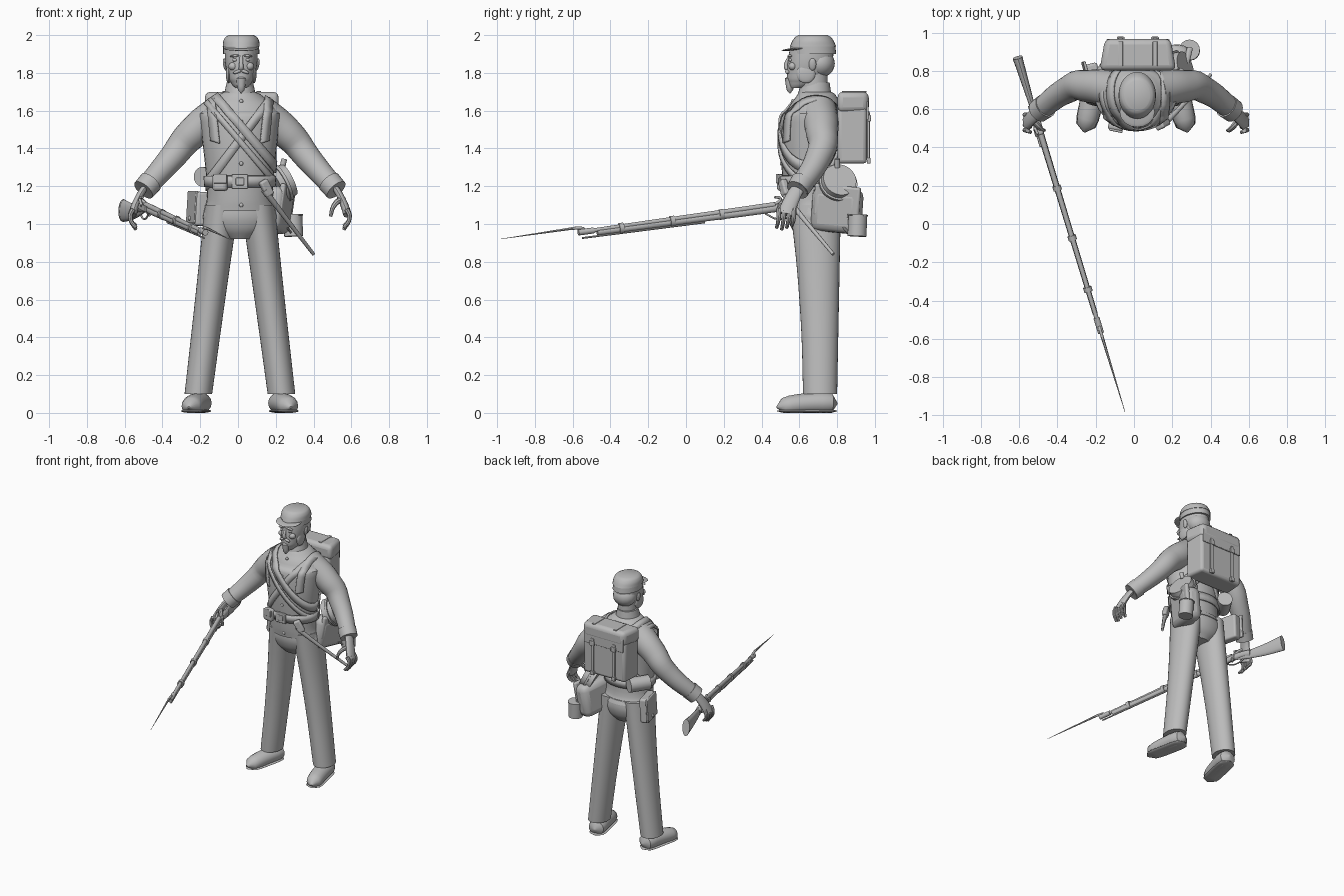
import bpy, bmesh, math
from math import sin, cos, pi
from mathutils import Vector, Matrix
from mathutils.bvhtree import BVHTree

cube = bpy.data.objects.get("Cube")
if cube:
    bpy.data.objects.remove(cube, do_unlink=True)

shade = (.5, .5, .5, 1)
grey = bpy.data.materials.new("plain grey")
grey.use_nodes = True
grey.diffuse_color = shade
grey.node_tree.nodes["Principled BSDF"].inputs["Base Color"].default_value = shade

made = []
ALONG_X, ALONG_Y, ALONG_Z = Vector((1, 0, 0)), Vector((0, 1, 0)), Vector((0, 0, 1))
body_x, head_x, depth = .01, .017, .68  # centre lines of body and head, body depth


def finish(name, bm):
    bmesh.ops.recalc_face_normals(bm, faces=bm.faces)
    mesh = bpy.data.meshes.new(name)
    bm.to_mesh(mesh)
    bm.free()
    mesh.materials.append(grey)
    ob = bpy.data.objects.new(name, mesh)
    bpy.context.collection.objects.link(ob)
    made.append(ob)
    return ob


def mix(a, b, t):
    return a + (b - a) * t


def spline(rows, steps=5):
    """Smooth curve through all rows."""
    rows = [Vector(row) for row in rows]
    ends = [rows[0] * 2 - rows[1]] + rows + [rows[-1] * 2 - rows[-2]]
    curve = []
    for before, a, b, after in zip(ends, ends[1:], ends[2:], ends[3:]):
        for i in range(steps):
            t = i / steps
            ease = t * t * (3 - 2 * t)
            from_a = a + (b - before) / 2 * t
            from_b = b - (after - a) / 2 * (1 - t)
            curve.append(mix(from_a, from_b, ease))
    return curve + [rows[-1]]


def skin(name, rings):
    """Solid through a stack of rings."""
    bm = bmesh.new()
    loops = [[bm.verts.new(point) for point in ring] for ring in rings]
    for low, high in zip(loops, loops[1:]):
        for i in range(len(low)):
            bm.faces.new((low[i - 1], low[i], high[i], high[i - 1]))
    bm.faces.new(loops[0])
    bm.faces.new(loops[-1])
    return finish(name, bm)


def loft(name, rows, centre=body_x, lean=0, sides=32):
    """Upright form; each row is height, half width, front and back."""
    rings = []
    for z, half, front, back in spline(rows):
        x = centre + lean * (rows[0][0] - z)
        angles = [2 * pi * i / sides for i in range(sides)]
        rings.append([(x + half * cos(a), mix(front, back, (1 + sin(a)) / 2), z) for a in angles])
    return skin(name, rings)


def tube(name, path, start, end, flat=1, ref=ALONG_Y, sides=16, rounded=False, floor=-1):
    """Tapered sweep along a smooth path."""
    points = spline(path)
    last = len(points) - 1
    rings = []
    for i, point in enumerate(points):
        t = i / last
        radius = mix(start, end, t)
        if rounded:
            radius *= math.sqrt(1.01 - abs(2 * t - 1) ** 6)
        along = points[min(i + 1, last)] - points[max(i - 1, 0)]
        side = along.cross(ref).normalized()
        up = side.cross(along).normalized()
        ring = []
        for k in range(sides):
            angle = 2 * pi * k / sides
            corner = point + (side * flat * cos(angle) + up * sin(angle)) * radius
            corner.z = max(corner.z, floor)
            ring.append(corner)
        rings.append(ring)
    return skin(name, rings)


def box(name, at, size, bevel=.005, turn=(0, 0, 0), back=1):
    bm = bmesh.new()
    bmesh.ops.create_cube(bm, size=1, matrix=Matrix.Diagonal((*size, 1)))
    for vert in bm.verts:
        if vert.co.y > 0:
            vert.co.x *= back
    ob = finish(name, bm)
    ob.location, ob.rotation_euler = at, turn
    mod = ob.modifiers.new("round", "BEVEL")
    mod.width, mod.segments = bevel, 3
    return ob


def ball(name, at, size, turn=(0, 0, 0)):
    bm = bmesh.new()
    bmesh.ops.create_uvsphere(bm, u_segments=16, v_segments=10, radius=1, matrix=Matrix.Diagonal((*size, 1)))
    ob = finish(name, bm)
    ob.location, ob.rotation_euler = at, turn
    return ob


# Jacket, collar and trouser seat
jacket = loft("jacket", [(1.07, .19, .53, .83), (1.2, .175, .515, .8), (1.5, .205, .5, .81),
                         (1.6, .2, .535, .82), (1.67, .13, .58, .8), (1.7, .08, .6, .77)])
loft("collar", [(1.68, .085, .59, .77), (1.75, .07, .61, .76)])
loft("trouser_seat", [(1.1, .18, .54, .82), (1, .185, .55, .82), (.92, .08, .6, .77)])
solid = bmesh.new()
solid.from_mesh(jacket.data)
surface = BVHTree.FromBMesh(solid)
solid.free()

# Limbs, built once and mirrored
for sign, side in ((1, "left_"), (-1, "right_")):
    def mirrored(*points):
        return [Vector((body_x + sign * x, y, z)) for x, y, z in points]

    loft(side + "trouser_leg", [(1.1, .09, .55, .82), (.6, .08, .6, .81), (.1, .073, .62, .8)],
         centre=body_x + sign * .095, lean=sign * .125)
    foot = mirrored((.2, .8, .05), (.23, .65, .05), (.27, .48, .03))
    tube(side + "shoe", foot, start=.06, end=.05, flat=1.1, ref=ALONG_Z, rounded=True, floor=0)
    sole = [Vector((p.x, p.y, .01)) for p in foot]
    tube(side + "sole", sole, start=.011, end=.011, flat=5.5, ref=ALONG_Z, rounded=True, floor=0)

    arm = mirrored((.1, .7, 1.59), (.25, .72, 1.48), (.36, .7, 1.35), (.51, .59, 1.18))
    tube(side + "sleeve", arm, start=.1, end=.055, sides=24)
    tube(side + "cuff", [mix(arm[-2], arm[-1], .75), arm[-1]], start=.064, end=.061, sides=24)
    tube(side + "palm", mirrored((.5, .6, 1.2), (.54, .56, 1.13), (.57, .53, 1.05)), start=.035, end=.045, flat=.5)
    for k in range(4):
        y = mix(.49, .57, k / 3)
        tip = .97 + .01 * abs(k - 1)
        tube(side + "finger", mirrored((.565, y, 1.08), (.58, y, 1.03), (.55, y - .01, tip)),
             start=.014, end=.009, sides=8)
    tube(side + "thumb", mirrored((.54, .55, 1.13), (.5, .5, 1.1), (.48, .49, 1.04)), start=.018, end=.009, sides=8)

# Head, face and beard
loft("neck", [(1.68, .066, .61, .75), (1.8, .064, .6, .75)], head_x)
loft("head", [(1.72, .03, .55, .63), (1.75, .055, .54, .7), (1.8, .074, .535, .75),
              (1.9, .087, .545, .78), (1.96, .075, .56, .76)], head_x)
tube("nose", [(head_x, .55, 1.89), (head_x, .53, 1.84), (head_x, .545, 1.82)], start=.008, end=.015, ref=ALONG_X)
tube("goatee", [(head_x, .55, 1.79), (head_x, .55, 1.69)], start=.03, end=.015, rounded=True)
ball("back_hair", at=(head_x, .71, 1.85), size=(.085, .078, .075))
for sign in (1, -1):
    def face(name, out, y, z, size, tilt=0):
        ball(name, (head_x + sign * out, y, z), size, (0, sign * tilt, 0))

    face("ear", .086, .67, 1.845, size=(.01, .02, .033), tilt=.15)
    face("eye", .032, .555, 1.868, size=(.015, .012, .009))
    face("brow", .034, .55, 1.89, size=(.026, .012, .007), tilt=.1)
    face("moustache", .018, .537, 1.807, size=(.026, .012, .009), tilt=.35)
    face("cheek", .042, .565, 1.835, size=(.026, .022, .022))
    face("side_whiskers", .068, .635, 1.795, size=(.013, .05, .05))

# Cap with band and peak
loft("cap_band", [(1.9, .096, .555, .795), (1.945, .095, .555, .79)], head_x)
loft("cap_crown", [(1.94, .098, .55, .795), (1.98, .09, .57, .775), (2, .066, .595, .75)], head_x)
ball("cap_peak", at=(head_x, .585, 1.927), size=(.092, .08, .007), turn=(.1, 0, 0))


def strap(name, origin, across, other, width, lift=.01, first=0, last=2 * pi):
    """Ribbon wrapped on the jacket within one plane."""
    across, other = Vector(across).normalized(), Vector(other)
    normal = across.cross(other)
    bm, previous = bmesh.new(), None
    for i in range(65):
        angle = mix(first, last, i / 64)
        ray = across * cos(angle) + other * sin(angle)
        hits = [surface.ray_cast(Vector(origin) + normal * edge * width / 2, ray)[0] for edge in (-1, 1)]
        if None in hits:
            previous = None
            continue
        pair = [bm.verts.new(hit + ray * lift) for hit in hits]
        if previous:
            bm.faces.new((*previous, pair[1], pair[0]))
        previous = pair
    mod = finish(name, bm).modifiers.new("thick", "SOLIDIFY")
    mod.thickness, mod.offset = .01, 0


# Belt, slings, pack straps and buttons
falling, rising = (.65, 0, -.76), (-.6, 0, -.8)
strap("waist_belt", (body_x, depth, 1.225), ALONG_X, ALONG_Y, width=.06)
strap("bag_sling", (.035, depth, 1.495), falling, ALONG_Y, width=.045)
strap("canteen_sling", (-.005, depth, 1.455), falling, ALONG_Y, width=.03)
strap("box_sling", (.02, depth, 1.46), rising, ALONG_Y, width=.045, lift=.005)
for sign in (1, -1):
    strap("pack_strap", (body_x + sign * .14, depth, 1.52), (sign * .1, 0, 1), -ALONG_Y, width=.045, first=-1.2, last=2.1)
for i in range(6):
    hit = surface.ray_cast(Vector((head_x, 0, 1.65 - .11 * i)), ALONG_Y)[0]
    ball("button", at=hit, size=(.011, .008, .011))
box("belt_buckle", at=(body_x, .502, 1.225), size=(.085, .016, .075))
box("buckle_plate", at=(body_x, .494, 1.225), size=(.045, .012, .04))
box("cap_pouch", at=(-.095, .51, 1.22), size=(.08, .05, .09), bevel=.018, turn=(0, 0, -.2))
box("cap_pouch_flap", at=(-.095, .488, 1.24), size=(.072, .012, .05), turn=(0, 0, -.2))

# Knapsack
pack_x = .02
box("pack_body", at=(pack_x, .88, 1.47), size=(.37, .155, .3), bevel=.02, back=.94)
box("pack_top_roll", at=(pack_x, .885, 1.645), size=(.4, .165, .11), bevel=.03, back=.86)
box("pack_flap", at=(pack_x, .96, 1.6), size=(.33, .012, .1))
for x in (pack_x - .09, pack_x + .09):
    box("pack_back_strap", at=(x, .966, 1.46), size=(.024, .014, .27))
    box("pack_buckle", at=(x, .972, 1.56), size=(.04, .014, .035))
    box("pack_strap_end", at=(x, .967, 1.335), size=(.032, .02, .03))
    box("pack_top_strap", at=(x, .89, 1.7), size=(.024, .13, .008), bevel=.003)

# Haversack, canteen and cup on the left hip
slant = (-.1, .12, -.25)
box("haversack", at=(.205, .8, 1.075), size=(.12, .27, .24), bevel=.045, turn=slant)
box("haversack_flap", at=(.255, .8, 1.12), size=(.03, .25, .17), bevel=.012, turn=slant)
inside, outside = Vector((.2, .795, 1.2)), Vector((.27, .815, 1.235))
tube("canteen", [inside, outside], start=.098, end=.09, sides=28)
tube("canteen_rim", [mix(inside, outside, .4), mix(inside, outside, .6)], start=.104, end=.104, sides=28)
tube("canteen_spout", [(.235, .8, 1.3), (.245, .8, 1.345)], start=.015, end=.015)
cup_base, cup_top = Vector((.295, .905, .935)), Vector((.29, .91, 1.05))
tube("tin_cup", [cup_base, cup_top], start=.05, end=.05, sides=24)
tube("cup_rim", [mix(cup_base, cup_top, .94), cup_top], start=.054, end=.054, sides=24)
tube("cup_handle", [(.275, .86, 1.04), (.255, .83, 1), (.28, .86, .955)], start=.006, end=.006, ref=ALONG_X, sides=8)

# Scabbard, cartridge box and rear pouch
tube("scabbard", [(.14, .515, 1.18), (.2, .565, 1.1), (.4, .78, .84)], start=.02, end=.009, sides=10)
box("scabbard_frog", at=(.15, .52, 1.19), size=(.05, .035, .09), bevel=.01, turn=(0, -.5, .5))
box("cartridge_box", at=(-.21, .755, 1.08), size=(.065, .17, .18), bevel=.014, turn=(0, .06, .25))
box("cartridge_box_flap", at=(-.243, .762, 1.09), size=(.014, .18, .17), turn=(0, .06, .25))
ball("cartridge_box_stud", at=(-.256, .765, 1.03), size=(.01, .012, .012))
tube("rear_pouch", [(-.19, .72, 1.25), (-.11, .845, 1.25)], start=.052, end=.052, ref=ALONG_Z, sides=20)


# Musket in the right hand, placed by distance along the barrel
def gun(y, lift=0, shift=0):
    return Vector((shift - .345 - .303 * y, y, 1.023 + .137 * y + lift))


def gun_part(name, *stations, ref=ALONG_Z, **shape):
    tube(name, [gun(*station) for station in stations], ref=ref, **shape)


gun_part("musket_butt", (.86, -.07), (.68, -.05), (.5, -.01), start=.06, end=.022, flat=.42)
gun_part("musket_stock", (.62, -.035), (.5, -.008), (.3, -.006), (-.47, -.003), start=.026, end=.016, flat=.85)
gun_part("butt_plate", (.87, -.07), (.855, -.07), start=.061, end=.061, flat=.43)
gun_part("barrel", (.47, .014), (-.56, .01), start=.015, end=.011)
gun_part("ramrod", (.1, -.028), (-.55, -.022), start=.005, end=.005, sides=8)
for y in (.2, -.06, -.33):
    gun_part("barrel_band", (y, .002), (y - .024, .002), start=.028, end=.028, flat=.8)
box("lock_plate", at=gun(.47, 0, -.02), size=(.012, .14, .03), bevel=.004, turn=(.137, 0, .294))
gun_part("hammer", (.46, .01, -.024), (.5, .04, -.022), (.47, .055, -.016), start=.008, end=.007, ref=ALONG_X)
gun_part("trigger_guard", (.58, -.04), (.5, -.065), (.42, -.025), start=.005, end=.005, ref=ALONG_X)
gun_part("bayonet_socket", (-.49, .01), (-.57, .01), start=.016, end=.016)
gun_part("bayonet_arm", (-.54, .015), (-.55, .03), (-.6, .036), start=.007, end=.008, ref=ALONG_X)
gun_part("bayonet_blade", (-.59, .036), (-.985, .032), start=.008, end=.001, sides=6)

# Smooth shading with sharp edges kept
for ob in bpy.context.selected_objects:
    ob.select_set(False)
for ob in made:
    ob.select_set(True)
bpy.context.view_layer.objects.active = jacket
bpy.ops.object.shade_smooth_by_angle(angle=math.radians(40))
